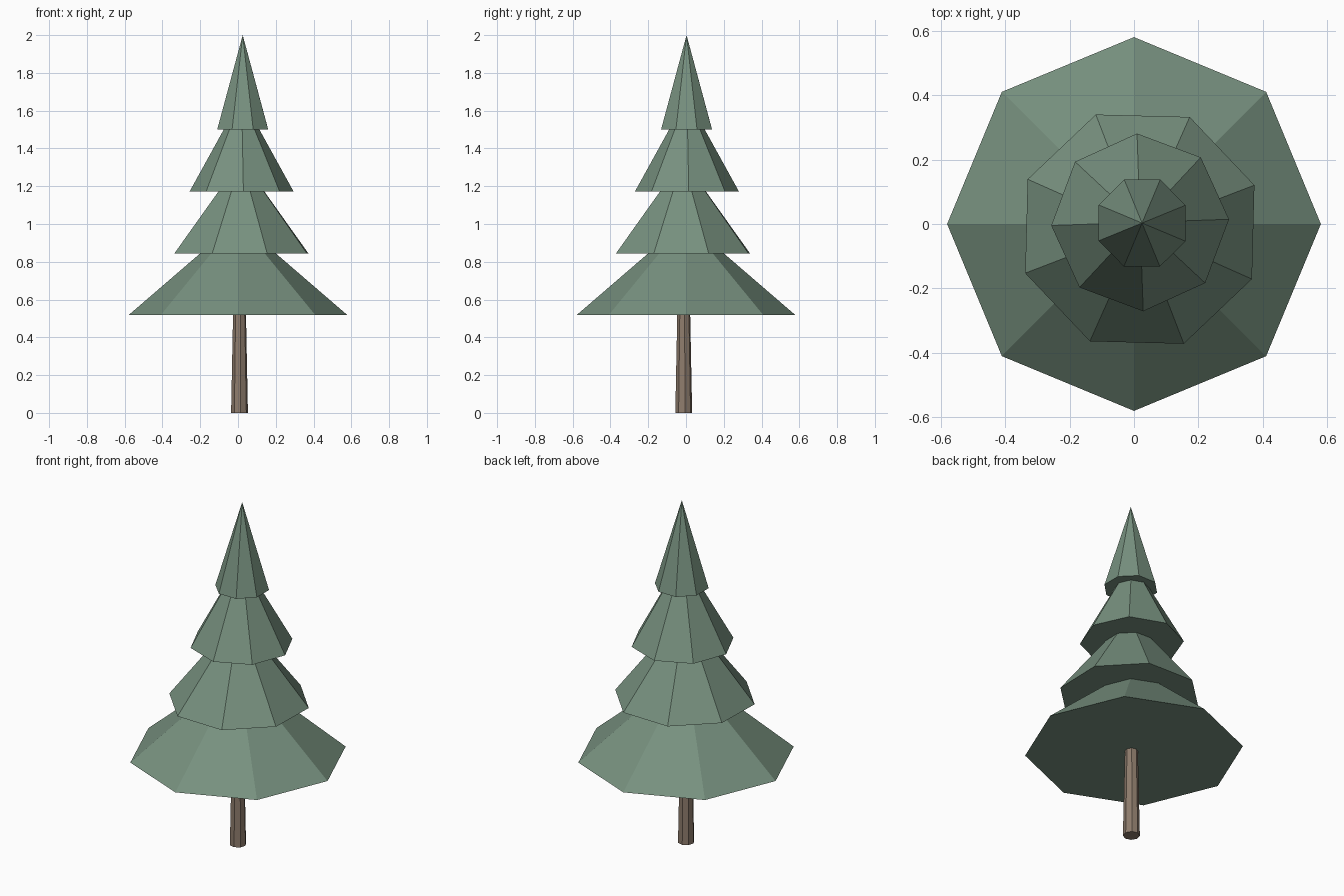
import bpy, bmesh, math
from mathutils import Matrix

if "Cube" in bpy.data.objects:
    bpy.data.objects.remove(bpy.data.objects["Cube"])


def material(name, rgb):
    m = bpy.data.materials.new(name)
    m.diffuse_color = (*rgb, 1)
    m.use_nodes = True
    m.node_tree.nodes["Principled BSDF"].inputs["Base Color"].default_value = m.diffuse_color
    return m


GREEN = material("muted pine green", (0.185, 0.282, 0.212))
BROWN = material("bark brown", (0.27, 0.20, 0.15))


def cone(name, x, y, z0, z1, r0, r1, turn, mat, sides=8):
    """Upright flat-faced cone or tapered post from z0 to z1."""
    bm = bmesh.new()
    bmesh.ops.create_cone(bm, cap_ends=True, segments=sides,
                          radius1=r0, radius2=r1, depth=z1 - z0)
    bm.transform(Matrix.Translation((x, y, (z0 + z1) / 2))
                 @ Matrix.Rotation(math.radians(turn), 4, 'Z'))
    bmesh.ops.remove_doubles(bm, verts=bm.verts, dist=1e-5)
    mesh = bpy.data.meshes.new(name)
    bm.to_mesh(mesh)
    bm.free()
    mesh.materials.append(mat)
    bpy.context.collection.objects.link(bpy.data.objects.new(name, mesh))


# Trunk, running up into the lowest tier
cone("trunk", 0.008, -0.012, 0, 0.6, 0.045, 0.033, 8, BROWN)

# Foliage tiers, each a closed cone slightly shifted and turned
tiers = [  # x, y, base height, radius, turn
    (0.0, 0.0, 0.517, 0.58, 0),
    (0.018, -0.016, 0.843, 0.381, 21),
    (0.019, 0.005, 1.171, 0.276, 2),
    (0.025, 0.003, 1.50, 0.146, 22.3),
]
for i, (x, y, z, r, turn) in enumerate(tiers, 1):
    cone(f"foliage_tier_{i}", x, y, z, z + 0.5, r, 0, turn, GREEN)
